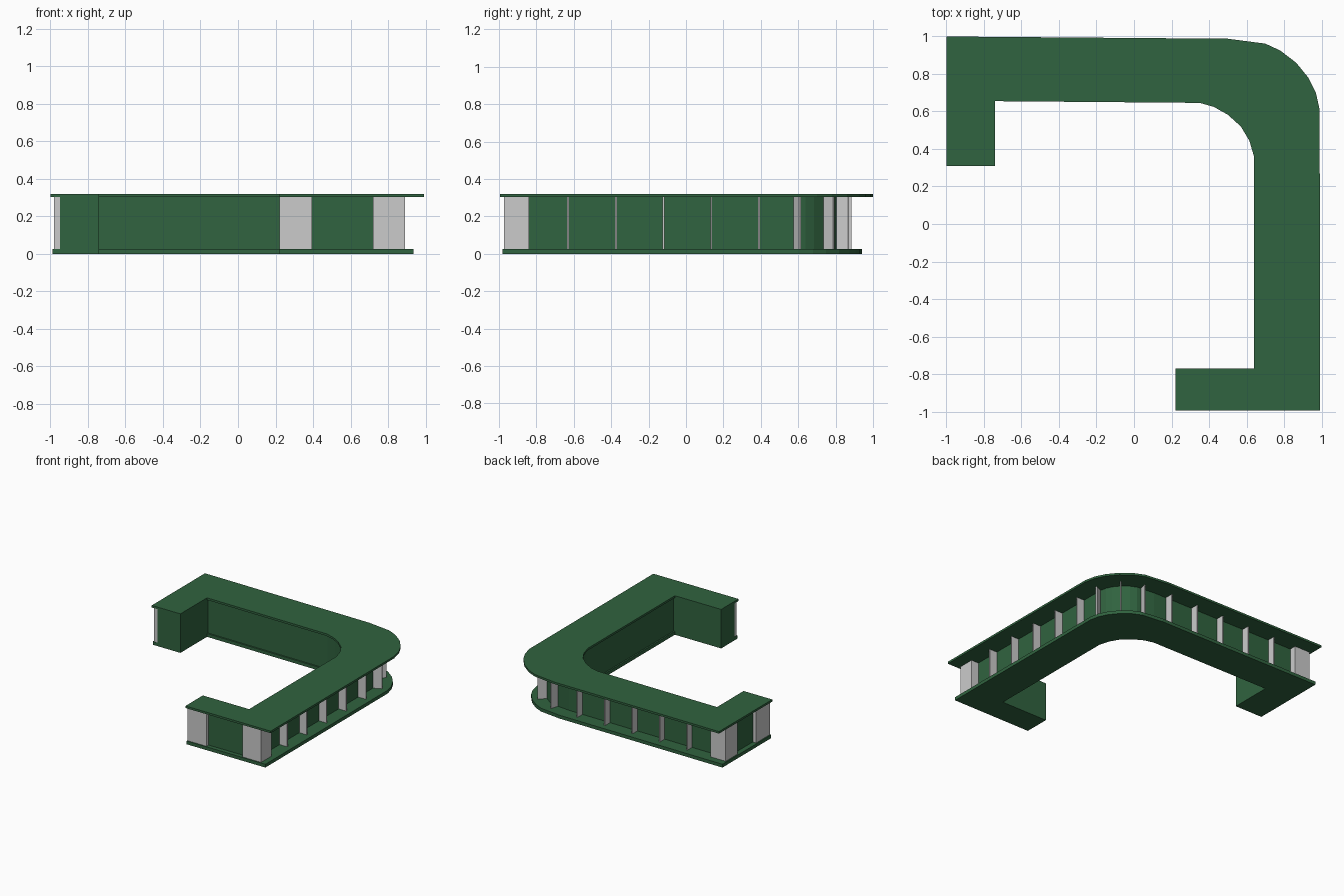
import bpy, bmesh
from math import radians, cos, sin
from mathutils import Matrix, Vector

if "Cube" in bpy.data.objects:
    bpy.data.objects.remove(bpy.data.objects["Cube"])

green = bpy.data.materials.new("green_paint")
green.diffuse_color = (0.03, 0.125, 0.05, 1)
green.use_nodes = True
green.node_tree.nodes["Principled BSDF"].inputs["Base Color"].default_value = green.diffuse_color

# rounded outer corner: x, y, outward normal angle
OUTER = [(0.50, 0.988, 86), (0.70, 0.962, 70), (0.78, 0.925, 59), (0.865, 0.86, 46),
         (0.93, 0.78, 34), (0.97, 0.70, 21), (0.99, 0.61, 6)]
# rounded inner corner
INNER = [(0.64, 0.36, 4), (0.615, 0.445, 22), (0.57, 0.52, 37), (0.50, 0.583, 53),
         (0.425, 0.625, 68), (0.35, 0.646, 86)]


def outline(d, left, front, inner):
    """Counter plan: d insets right and back, the others inset their own sides."""
    def off(pts, k):
        return [(x - k * cos(radians(a)), y - k * sin(radians(a))) for x, y, a in pts]
    p = [(-1 + left, 0.31), (-1 + left, 1 - d)]
    p += off(OUTER, d)
    p += [(0.993 - d, -0.995 + front), (0.22, -0.995 + front), (0.22, -0.77),
          (0.64 + inner, -0.77)]
    p += off(INNER, -inner)
    p += [(-0.74, 0.655 + inner), (-0.74, 0.31)]
    return p


def make(name, bm, mat=None):
    bmesh.ops.recalc_face_normals(bm, faces=bm.faces)
    me = bpy.data.meshes.new(name)
    bm.to_mesh(me)
    bm.free()
    ob = bpy.data.objects.new(name, me)
    bpy.context.collection.objects.link(ob)
    if mat:
        me.materials.append(mat)
    return ob


def slab(name, pts, z0, z1, mat):
    bm = bmesh.new()
    f = bm.faces.new([bm.verts.new((x, y, z0)) for x, y in pts])
    r = bmesh.ops.extrude_face_region(bm, geom=[f], use_keep_orig=True)
    vs = [v for v in r["geom"] if isinstance(v, bmesh.types.BMVert)]
    bmesh.ops.translate(bm, verts=vs, vec=(0, 0, z1 - z0))
    return make(name, bm, mat)


def box(name, x0, x1, y0, y1, z0=0.025, z1=0.305, M=Matrix()):
    bm = bmesh.new()
    S = Matrix.Diagonal((x1 - x0, y1 - y0, z1 - z0, 1))
    T = Matrix.Translation(((x0 + x1) / 2, (y0 + y1) / 2, (z0 + z1) / 2))
    bmesh.ops.create_cube(bm, size=1, matrix=M @ T @ S)
    return make(name, bm)


# worktop, plinth and recessed wall panels
slab("countertop", outline(0, 0, 0, 0), 0.303, 0.32, green)
slab("plinth", outline(0.058, 0.01, 0.015, 0), 0, 0.027, green)
slab("wall_panels", outline(0.17, 0.05, 0.05, 0.012), 0.02, 0.31, green)

# grey posts at corners and ends
box("front_corner_post", 0.72, 0.89, -0.972, -0.84)
box("front_end_post", 0.222, 0.395, -0.972, -0.94)
box("back_corner_post", -0.98, -0.84, 0.73, 0.885)
box("left_end_post", -0.98, -0.945, 0.312, 0.49)


# grey fins: outer tip position and facing angle
fins = [(0.89, -0.63 + 0.255 * i, 0) for i in range(5)]
fins += [(0.882, 0.61, 25), (0.795, 0.79, 47), (0.62, 0.868, 75)]
fins += [(0.37 - 0.25 * i, 0.885, 90) for i in range(5)]
for i, (x, y, a) in enumerate(fins):
    M = Matrix.Translation((x, y, 0)) @ Matrix.Rotation(radians(a), 4, 'Z')
    box(f"fin_{i + 1}", -0.08, 0, -0.005, 0.005, M=M)
